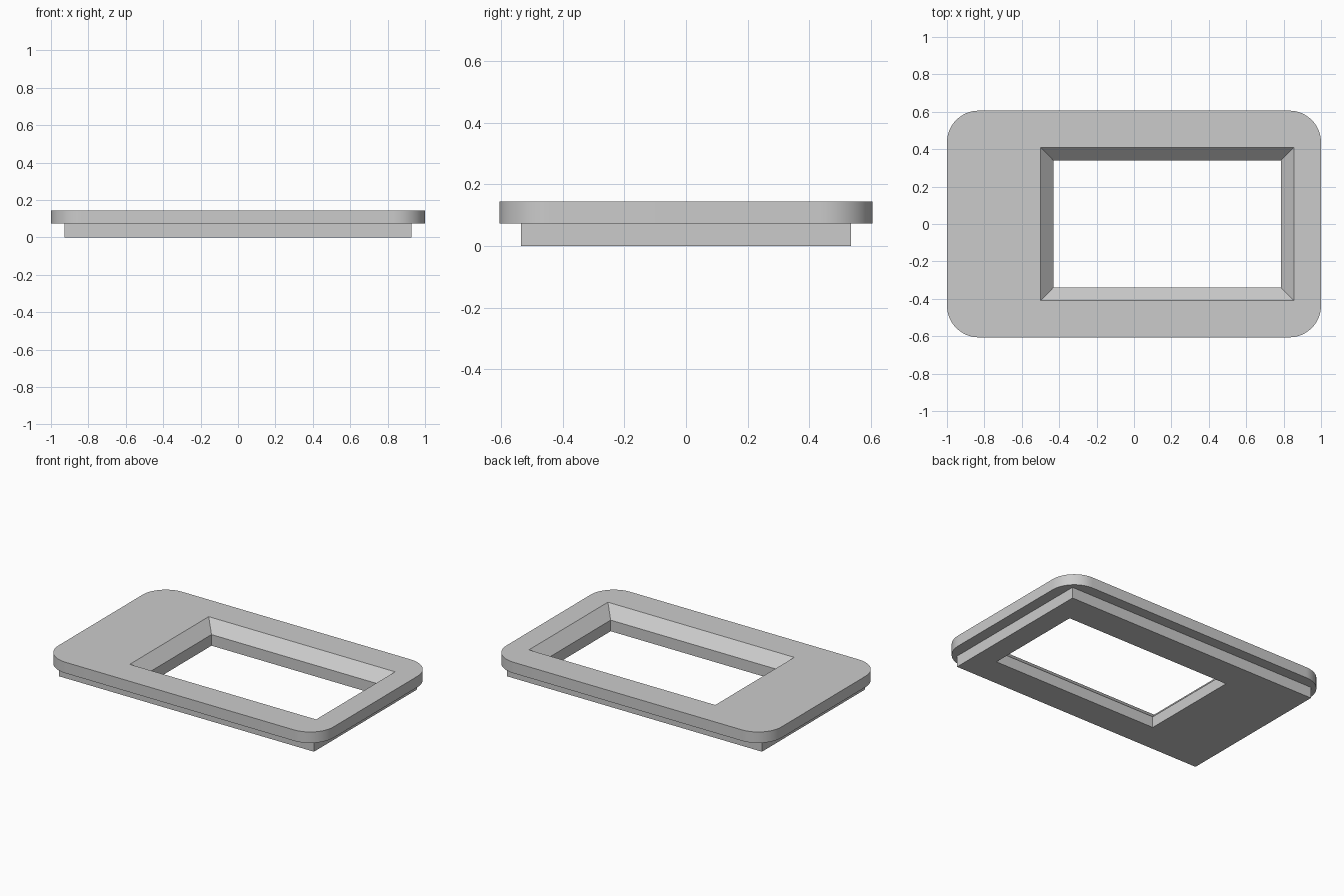
import bpy, bmesh, math

cube = bpy.data.objects.get("Cube")
if cube:
    bpy.data.objects.remove(cube, do_unlink=True)

BASE_H, TOP_H = 0.073, 0.145

grey = bpy.data.materials.new("plain grey")
grey.use_nodes = True
colour = (0.6, 0.6, 0.6, 1)
grey.diffuse_color = colour
grey.node_tree.nodes["Principled BSDF"].inputs["Base Color"].default_value = colour

bm = bmesh.new()


def ring(x0, x1, y, z, radius=0, steps=16):
    """Closed loop of edges around a rectangle, with optional round corners."""
    corners = [(x1, y, 0), (x0, y, 1), (x0, -y, 2), (x1, -y, 3)]
    verts = []
    for cx, cy, quarter in corners:
        mx = cx - math.copysign(radius, cx)
        my = cy - math.copysign(radius, cy)
        for i in range(steps + 1 if radius else 1):
            a = (quarter + i / steps) * math.pi / 2
            verts.append(bm.verts.new((mx + radius * math.cos(a),
                                       my + radius * math.sin(a), z)
                                      if radius else (cx, cy, z)))
    for a, b in zip(verts, verts[1:] + verts[:1]):
        bm.edges.new((a, b))
    return verts


def wall(lower, upper):
    """Quads between two rings of equal length."""
    n = len(lower)
    for i in range(n):
        j = (i + 1) % n
        bm.faces.new((lower[i], lower[j], upper[j], upper[i]))


def flat(outer, inner):
    """Horizontal face between two nested rings."""
    edges = [bm.edges.get((r[i - 1], r[i])) for r in (outer, inner) for i in range(len(r))]
    bmesh.ops.triangle_fill(bm, edges=edges, use_beauty=True)


# Square-cornered base
base_low = ring(-0.927, 0.927, 0.535, 0)
base_high = ring(-0.927, 0.927, 0.535, BASE_H)
# Rounded top plate
plate_low = ring(-1, 1, 0.606, BASE_H, 0.17)
plate_high = ring(-1, 1, 0.606, TOP_H, 0.17)
# Off-centre opening, straight below and sloped above
hole_low = ring(-0.43, 0.785, 0.339, 0)
hole_mid = ring(-0.43, 0.785, 0.339, BASE_H)
hole_high = ring(-0.5, 0.855, 0.41, TOP_H)

wall(base_low, base_high)
wall(plate_low, plate_high)
wall(hole_low, hole_mid)
wall(hole_mid, hole_high)
flat(base_low, hole_low)
flat(plate_low, base_high)
flat(plate_high, hole_high)
bmesh.ops.recalc_face_normals(bm, faces=bm.faces)

mesh = bpy.data.meshes.new("window_frame")
bm.to_mesh(mesh)
bm.free()
mesh.materials.append(grey)
frame = bpy.data.objects.new("window_frame", mesh)
bpy.context.collection.objects.link(frame)

# Smooth round corners, crisp edges elsewhere
bpy.ops.object.select_all(action="DESELECT")
frame.select_set(True)
bpy.context.view_layer.objects.active = frame
bpy.ops.object.shade_smooth_by_angle(angle=math.radians(30))
